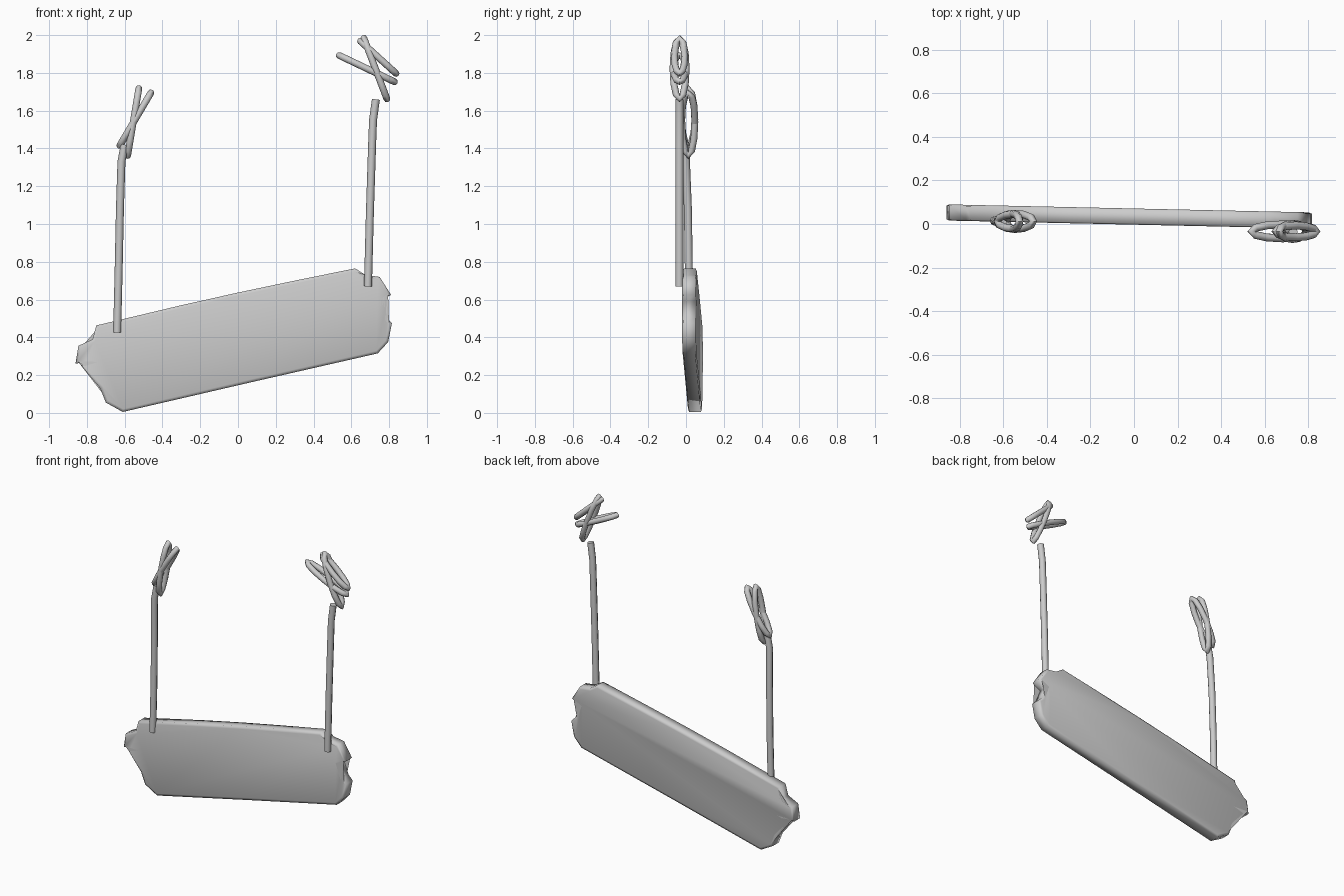
import bpy, bmesh, math
from mathutils import Vector

if "Cube" in bpy.data.objects:
    bpy.data.objects.remove(bpy.data.objects["Cube"])


def smooth(obj, angle):
    bpy.ops.object.select_all(action='DESELECT')
    obj.select_set(True)
    bpy.context.view_layer.objects.active = obj
    bpy.ops.object.shade_smooth_by_angle(angle=math.radians(angle))


def finish(name, bm, angle=60):
    bmesh.ops.recalc_face_normals(bm, faces=bm.faces)
    me = bpy.data.meshes.new(name)
    bm.to_mesh(me)
    bm.free()
    obj = bpy.data.objects.new(name, me)
    bpy.context.collection.objects.link(obj)
    smooth(obj, angle)
    return obj


def tube(name, pts, radius, closed=False, sides=8):
    """Round tube swept along points whose path stays in a plane near the given side axis."""
    pts = [Vector(p) for p in pts]
    n = len(pts)
    # fixed side vector: plane normal for loops, y for ropes
    side = (pts[n // 4] - pts[0]).cross(pts[n // 2] - pts[0]).normalized() if closed else Vector((0, 1, 0))
    bm = bmesh.new()
    rings = []
    for i, p in enumerate(pts):
        a = pts[(i - 1) % n] if closed or i > 0 else p
        b = pts[(i + 1) % n] if closed or i < n - 1 else p
        out = side.cross((b - a).normalized()).normalized()
        rings.append([bm.verts.new(p + radius * (math.cos(t) * out + math.sin(t) * side))
                      for t in (2 * math.pi * k / sides for k in range(sides))])
    for i in range(n if closed else n - 1):
        r, s = rings[i], rings[(i + 1) % n]
        for k in range(sides):
            bm.faces.new((r[k], r[(k + 1) % sides], s[(k + 1) % sides], s[k]))
    if not closed:
        bm.faces.new(rings[0])
        bm.faces.new(rings[-1])
    return finish(name, bm)


def loop(name, p, q, y, half_width, radius=0.018, count=12):
    """Elongated rope ring whose front view is the line from p to q."""
    c = Vector((p[0] + q[0], 0, p[1] + q[1])) / 2 + Vector((0, y, 0))
    axis = Vector((q[0] - p[0], 0, q[1] - p[1]))
    axis = axis.normalized() * (axis.length / 2 - radius)
    w = Vector((0, half_width - radius, 0))
    pts = [c + axis * math.cos(t) + w * math.sin(t)
           for t in (2 * math.pi * i / count for i in range(count))]
    tube(name, pts, radius, closed=True)


# Board: ragged plank outline (x, z), slightly turned about z
outline = [(-0.61, 0.005), (0.06, 0.16), (0.74, 0.315), (0.795, 0.375), (0.815, 0.475),
           (0.785, 0.505), (0.75, 0.59), (0.81, 0.625), (0.75, 0.72), (0.675, 0.73),
           (0.62, 0.765), (0.3, 0.70), (0.0, 0.637), (-0.3, 0.57), (-0.75, 0.463),
           (-0.77, 0.39), (-0.845, 0.355), (-0.86, 0.262), (-0.755, 0.268),
           (-0.83, 0.252), (-0.73, 0.13), (-0.70, 0.055)]


def inset(points, d):
    res = []
    for i, (x, z) in enumerate(points):
        p = Vector((x, z))
        e1 = (p - Vector(points[i - 1])).normalized()
        e2 = (Vector(points[(i + 1) % len(points)]) - p).normalized()
        nrm = Vector((-e1.y - e2.y, e1.x + e2.x)).normalized()
        res.append(tuple(p + nrm * d))
    return res


bm = bmesh.new()
layers = []
for d, y in ((0.016, -0.037), (0, -0.031), (0, 0.031), (0.016, 0.037)):
    layers.append([bm.verts.new((x, 0.034 - 0.022 * x + y, z)) for x, z in inset(outline, d)])
for r, s in zip(layers, layers[1:]):
    for k in range(len(outline)):
        j = (k + 1) % len(outline)
        bm.faces.new((r[k], r[j], s[j], s[k]))
caps = [bm.faces.new(layers[0]), bm.faces.new(layers[-1])]
bmesh.ops.triangulate(bm, faces=caps)
finish("board", bm, 75)

# Hanging ropes
tube("left_rope", [(-0.64, 0.014, 0.425), (-0.632, 0.015, 0.75), (-0.625, 0.01, 1.08),
                   (-0.617, 0.0, 1.33), (-0.60, 0.0, 1.42)], 0.021)
tube("right_rope", [(0.688, -0.035, 0.67), (0.698, -0.035, 1.05), (0.71, -0.035, 1.42),
                    (0.715, -0.035, 1.55), (0.73, -0.035, 1.66)], 0.021)

# Knot loops at the rope tops
for i, (p, q, y, w) in enumerate([
        ((-0.522, 1.735), (-0.587, 1.345), 0.012, 0.053),
        ((-0.452, 1.71), (-0.635, 1.40), 0.012, 0.053),
        ((0.52, 1.90), (0.845, 1.745), -0.034, 0.05),
        ((0.66, 2.0), (0.795, 1.645), -0.034, 0.053),
        ((0.635, 1.98), (0.85, 1.785), -0.034, 0.045)]):
    loop("knot_loop_%d" % (i + 1), p, q, y, w)
